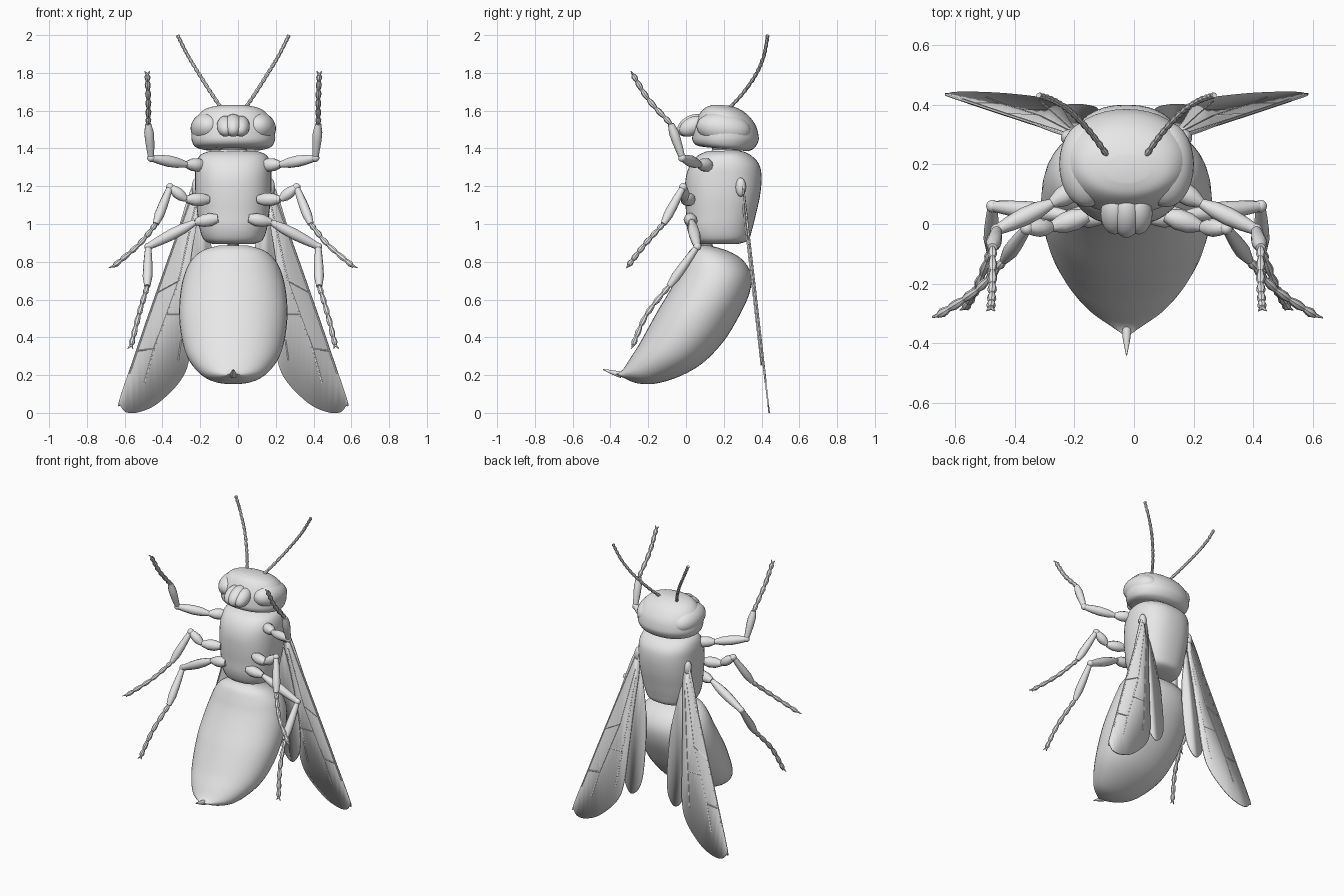
import bpy, bmesh, math
from mathutils import Vector, Matrix

if "Cube" in bpy.data.objects:
    bpy.data.objects.remove(bpy.data.objects["Cube"])

CX = -0.025  # symmetry plane of the insect

grey = bpy.data.materials.new("pale_grey")
grey.diffuse_color = (0.8, 0.8, 0.8, 1)
grey.use_nodes = True
grey.node_tree.nodes["Principled BSDF"].inputs["Base Color"].default_value = grey.diffuse_color


def finish(name, bm, mirror=False, thickness=0):
    bmesh.ops.recalc_face_normals(bm, faces=bm.faces)
    me = bpy.data.meshes.new(name)
    bm.to_mesh(me)
    bm.free()
    ob = bpy.data.objects.new(name, me)
    bpy.context.collection.objects.link(ob)
    ob.location.x = CX
    me.materials.append(grey)
    if thickness:
        sol = ob.modifiers.new("thickness", 'SOLIDIFY')
        sol.thickness, sol.offset = thickness, 0
    if mirror:
        m = ob.modifiers.new("mirror", 'MIRROR')
        m.use_mirror_merge = False
    bpy.ops.object.select_all(action='DESELECT')
    ob.select_set(True)
    bpy.context.view_layer.objects.active = ob
    bpy.ops.object.shade_smooth_by_angle(angle=math.radians(40))
    return ob


def smooth(rows, steps, closed=False):
    """Catmull-Rom interpolation of equal-length tuples."""
    n, out = len(rows), []
    for i in range(n if closed else n - 1):
        idx = [(i + k) % n if closed else min(max(i + k, 0), n - 1) for k in (-1, 0, 1, 2)]
        for s in range(steps):
            t = s / steps
            out.append(tuple(
                0.5 * (2 * b + (c - a) * t + (2 * a - 5 * b + 4 * c - d) * t * t
                       + (3 * b - a - 3 * c + d) * t ** 3)
                for a, b, c, d in zip(*(rows[j] for j in idx))))
    return out if closed else out + [rows[-1]]


def skin(bm, rings):
    loops = [[bm.verts.new(p) for p in r] for r in rings]
    n = len(loops[0])
    for a, b in zip(loops, loops[1:]):
        for i in range(n):
            bm.faces.new((a[i], a[(i + 1) % n], b[(i + 1) % n], b[i]))
    bm.faces.new(loops[0])
    bm.faces.new(loops[-1])


def body(name, sections, power=1.0, steps=4, n=40):
    """Loft of sections: front y, front z, back y, back z, half width."""
    rings = []
    for fy, fz, by, bz, w in smooth(sections, steps):
        ring = []
        for i in range(n):
            a = 2 * math.pi * i / n
            ca, sa = math.cos(a), math.sin(a)
            p = math.copysign(abs(ca) ** power, ca)
            q = math.copysign(abs(sa) ** power, sa)
            ring.append((w * q, (fy + by) / 2 + p * (by - fy) / 2,
                         (fz + bz) / 2 + p * (bz - fz) / 2))
        rings.append(ring)
    bm = bmesh.new()
    skin(bm, rings)
    return finish(name, bm)


def limb(bm, a, b, radii, n=10):
    """Round segment from a to b with radii spread evenly along it."""
    a, b = Vector(a), Vector(b)
    q = (b - a).to_track_quat('Z', 'Y')
    rings = []
    for k, r in enumerate(radii):
        c = a.lerp(b, k / (len(radii) - 1))
        rings.append([c + q @ Vector((r * math.cos(2 * math.pi * i / n),
                                      r * math.sin(2 * math.pi * i / n), 0)) for i in range(n)])
    skin(bm, rings)


def ball(bm, loc, size, tilt=0):
    m = Matrix.Translation(loc) @ Matrix.Rotation(math.radians(tilt), 4, 'X') @ Matrix.Diagonal((*size, 1))
    bmesh.ops.create_uvsphere(bm, u_segments=28, v_segments=16, radius=1, matrix=m)


# Head, eyes and mouth
body("head", [(.12, 1.405, .33, 1.385, .16), (.06, 1.415, .36, 1.40, .20),
              (.035, 1.44, .38, 1.43, .218), (.035, 1.48, .385, 1.46, .222),
              (.045, 1.53, .37, 1.52, .213), (.07, 1.58, .33, 1.575, .185),
              (.10, 1.615, .28, 1.61, .14), (.14, 1.63, .23, 1.628, .07)], 0.95)
bm = bmesh.new()
ball(bm, (.133, .20, 1.505), (.093, .145, .085), -8)
finish("eye", bm, True)
bm = bmesh.new()
ball(bm, (0, .03, 1.522), (.05, .082, .052), 28)
finish("upper_lip", bm)
bm = bmesh.new()
ball(bm, (.04, .035, 1.518), (.047, .075, .048), 28)
finish("jaw", bm, True)

# Antennae: a stem followed by a chain of short beads
bm = bmesh.new()
path = smooth([(.055, .215, 1.60), (.115, .30, 1.69), (.185, .375, 1.80),
               (.245, .415, 1.90), (.295, .432, 2.0)], 4)
for i, (a, b) in enumerate(zip(path, path[1:])):
    limb(bm, a, b, (.007, .011, .009) if i else (.016, .014, .009), 8)
finish("antenna", bm, True)

# Neck, thorax and waist
bm = bmesh.new()
limb(bm, (0, .21, 1.36), (0, .21, 1.43), (.09, .07, .09), 20)
finish("neck", bm)
body("thorax", [(.07, .895, .28, .895, .11), (.03, .915, .33, .915, .155),
                (.005, .98, .35, .97, .178), (0, 1.06, .37, 1.05, .19),
                (-.005, 1.15, .392, 1.15, .20), (-.002, 1.24, .40, 1.25, .202),
                (.02, 1.31, .385, 1.32, .198), (.06, 1.36, .335, 1.37, .175),
                (.11, 1.385, .28, 1.39, .12)], 0.85)
bm = bmesh.new()
limb(bm, (0, .11, .93), (0, .11, .85), (.045, .03, .045), 16)
finish("waist", bm)

# Abdomen curling forward, with sting
body("abdomen", [(.06, .885, .13, .885, .08), (.02, .86, .22, .858, .165),
                 (-.01, .80, .30, .81, .225), (-.04, .73, .345, .73, .26),
                 (-.09, .64, .335, .63, .28), (-.15, .54, .28, .51, .287),
                 (-.20, .45, .20, .38, .277), (-.25, .36, .09, .265, .25),
                 (-.295, .29, -.03, .195, .205), (-.33, .235, -.16, .155, .145),
                 (-.355, .212, -.26, .157, .075), (-.375, .207, -.33, .185, .02)], 0.95)
bm = bmesh.new()
limb(bm, (0, -.34, .20), (0, -.44, .23), (.018, .012, .002))
finish("sting", bm)


# Wings: flat sheets on one sloping plane
def on_plane(u, z, lift=0):
    return (u, .30 + .115 * (1.22 - z) + lift, z)


def wing(name, outline, lift):
    bm = bmesh.new()
    bm.faces.new([bm.verts.new(on_plane(u, z, lift)) for u, z in smooth(outline, 5, True)])
    bmesh.ops.triangulate(bm, faces=bm.faces)
    finish(name, bm, True, 0.008)


wing("fore_wing", [(.19, 1.21), (.23, 1.17), (.33, .85), (.46, .48), (.60, .08), (.595, .035),
                   (.565, .003), (.50, .004), (.40, .05), (.28, .17), (.23, .30), (.21, .55),
                   (.19, .85), (.17, 1.1)], 0)
wing("hind_wing", [(.17, 1.10), (.22, .85), (.25, .55), (.24, .36), (.19, .26), (.14, .27),
                   (.10, .36), (.09, .55), (.10, .78), (.14, 1.0)], -.012)
bm = bmesh.new()
veins = [[(.21, 1.18), (.33, .845), (.46, .475), (.55, .21)],
         [(.20, 1.10), (.29, .70), (.42, .34), (.47, .16)],
         [(.19, 1.05), (.24, .65), (.29, .28)],
         [(.29, .70), (.40, .64)], [(.42, .34), (.505, .33)], [(.255, .52), (.35, .52)]]
for vein in veins:
    for a, b in zip(vein, vein[1:]):
        limb(bm, on_plane(*a), on_plane(*b), (.006, .006), 6)
finish("wing_veins", bm, True)
bm = bmesh.new()
ball(bm, (.195, .29, 1.195), (.025, .027, .05))
finish("wing_root", bm, True)

# Legs: hip, thigh, shin, then a beaded foot ending in two claws
legs = {
    "front_leg": [(.15, .13, 1.31), (.25, .07, 1.315), (.435, -.02, 1.35), (.45, -.08, 1.53),
                  (.45, -.20, 1.66), (.455, -.28, 1.79)],
    "middle_leg": [(.13, .03, 1.13), (.25, -.01, 1.13), (.335, -.015, 1.195), (.41, -.12, 1.0),
                   (.50, -.22, .89), (.63, -.305, .78)],
    "hind_leg": [(.08, .02, 1.03), (.20, .03, 1.01), (.45, .06, .88), (.455, -.09, .67),
                 (.50, -.21, .52), (.54, -.28, .36)],
}
for name, (hip, top, knee, ankle, mid, toe) in legs.items():
    bm = bmesh.new()
    limb(bm, hip, top, (.022, .036, .034, .018))
    limb(bm, top, knee, (.016, .028, .031, .026, .018))
    ball(bm, knee, (.021, .021, .021))
    limb(bm, knee, ankle, (.016, .021, .025, .026, .016))
    foot = smooth([ankle, mid, toe], 3)
    for a, b in zip(foot, foot[1:]):
        limb(bm, a, b, (.009, .014, .016, .010), 8)
    end = Vector(toe)
    ahead = (end - Vector(mid)).normalized()
    for side in (-1, 1):
        limb(bm, end, end + ahead * .022 + Vector((.014 * side, 0, 0)), (.008, .002), 6)
    finish(name, bm, True)
